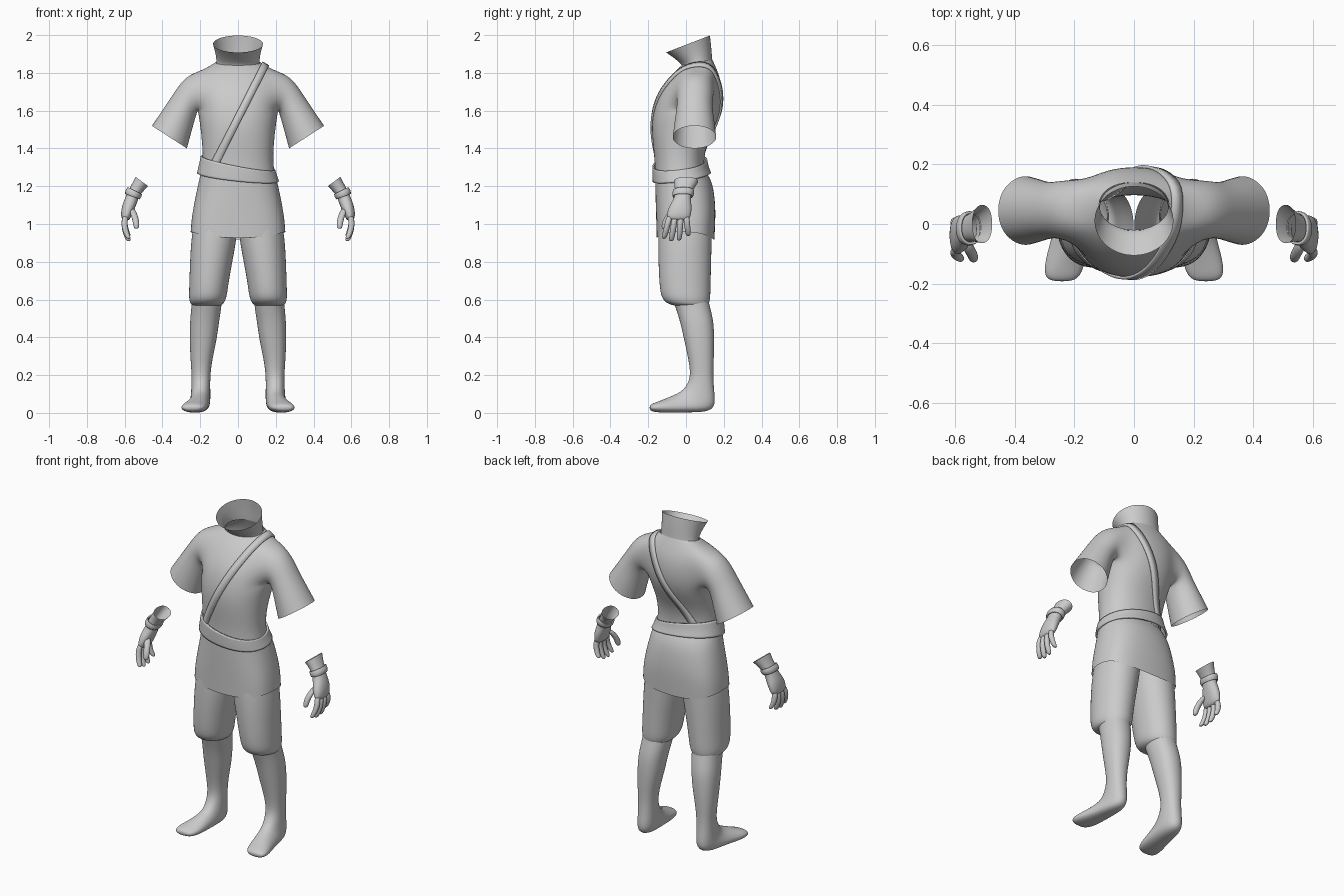
import bpy, bmesh, math
from mathutils import Vector as V
from mathutils.bvhtree import BVHTree

if "Cube" in bpy.data.objects:
    bpy.data.objects.remove(bpy.data.objects["Cube"])

K = 1.02  # offsets the slight shrink of subdivision


def point(a, b, h, t, e=1.0):
    """Point at angle t on a (super)ellipse: a-b is one diameter, h the other half axis."""
    a, b, h = V(a), V(b), V(h)
    c, s = math.cos(t), math.sin(t)
    c = math.copysign(abs(c) ** e, c)
    s = math.copysign(abs(s) ** e, s)
    return (a + b) / 2 + (h * c + (b - a) / 2 * s) * K


def ring(a, b, h, n=16, e=0.9):
    return [point(a, b, h, 2 * math.pi * i / n, e) for i in range(n)]


def body_ring(xc, hw, yf, zf, yb, zb, n=16, e=0.9):
    """Ring through a front point and a back point, hw wide to each side."""
    return ring((xc, yf, zf), (xc, yb, zb), (hw, 0, 0), n, e)


def loft(bm, rings, cap_start=False, cap_end=False, skip=lambda r, i: False):
    rows = [[bm.verts.new(p) for p in r] for r in rings]
    n = len(rows[0])
    for r in range(len(rows) - 1):
        for i in range(n):
            if not skip(r, i):
                j = (i + 1) % n
                bm.faces.new((rows[r][i], rows[r][j], rows[r + 1][j], rows[r + 1][i]))
    if cap_start:
        bm.faces.new(rows[0])
    if cap_end:
        bm.faces.new(rows[-1])
    return rows


def finish(name, bm, sub=2, mirror=False, thick=0):
    bmesh.ops.recalc_face_normals(bm, faces=bm.faces)
    me = bpy.data.meshes.new(name)
    bm.to_mesh(me)
    bm.free()
    me.polygons.foreach_set("use_smooth", [True] * len(me.polygons))
    ob = bpy.data.objects.new(name, me)
    bpy.context.collection.objects.link(ob)
    if mirror:
        ob.modifiers.new("mirror", "MIRROR").use_mirror_merge = False
    if sub:
        m = ob.modifiers.new("smooth", "SUBSURF")
        m.levels = m.render_levels = sub
    if thick:
        m = ob.modifiers.new("thickness", "SOLIDIFY")
        m.thickness, m.offset = thick, 0
    return ob


# Shirt: torso rings with a hole at each shoulder, from which a sleeve grows
torso = [
    (0, .198, -.165, 1.24, .105, 1.24), (0, .185, -.165, 1.33, .092, 1.33),
    (0, .190, -.176, 1.43, .110, 1.43), (0, .200, -.182, 1.52, .155, 1.52),
    (0, .212, -.172, 1.60, .185, 1.60), (0, .215, -.150, 1.68, .193, 1.68),
    (0, .215, -.105, 1.755, .186, 1.755), (0, .190, -.058, 1.81, .165, 1.815),
    (0, .118, -.022, 1.84, .140, 1.87)]
HOLE = (14, 15, 0, 1, 6, 7, 8, 9)
bm = bmesh.new()
rows = loft(bm, [body_ring(*t) for t in torso],
            skip=lambda r, i: r in (4, 5, 6) and i in HOLE)
border = ([(4, i) for i in range(-2, 3)] + [(5, 2), (6, 2)] +
          [(7, i) for i in range(2, -3, -1)] + [(6, -2), (5, -2)])
angles = [-135, -112.5, -90, -67.5, -45, -15, 15, 45, 67.5, 90, 112.5, 135, 165, 195]
# each sleeve ring: inner x, z, outer x, z, centre y, half depth
sleeve = [(.214, 1.60, .278, 1.785, .05, .098), (.228, 1.555, .342, 1.69, .045, .095),
          (.25, 1.475, .402, 1.60, .045, .108), (.27, 1.40, .456, 1.52, .045, .118)]
for side in (1, -1):
    prev = [rows[r][i % 16 if side > 0 else (8 - i) % 16] for r, i in border]
    for xi, zi, xo, zo, yc, yh in sleeve:
        pts = [point((xi, yc, zi), (xo, yc, zo), (0, yh, 0), math.radians(t)) for t in angles]
        cur = [bm.verts.new((p.x * side, p.y, p.z)) for p in pts]
        for k in range(14):
            j = (k + 1) % 14
            bm.faces.new((prev[k], prev[j], cur[j], cur[k]))
        prev = cur
bmesh.ops.delete(bm, geom=[v for v in bm.verts if not v.link_faces], context="VERTS")
shirt = finish("shirt", bm)

# Flared open collar
bm = bmesh.new()
loft(bm, [body_ring(0, *r, n=16, e=1) for r in (
    (.116, -.020, 1.832, .140, 1.865), (.114, -.026, 1.848, .138, 1.885),
    (.120, -.062, 1.878, .134, 1.94), (.133, -.106, 1.908, .127, 1.998))])
finish("collar", bm)

# Diagonal strap laid on the shirt by casting rays in a slanted plane
bpy.context.view_layer.update()
tree = BVHTree.FromObject(shirt, bpy.context.evaluated_depsgraph_get())
down = V((-.28, 0, -.55)).normalized()
across = V((down.z, 0, -down.x))
bm = bmesh.new()
last = None
for k in range(1, 72):
    t = 2 * math.pi * k / 72
    d = down * math.cos(t) + V((0, 1, 0)) * math.sin(t)
    pair = []
    for w in (-.02, .02):
        hit = tree.ray_cast(V((.01, .02, 1.58)) + across * w, d)[0]
        if hit:
            pair.append(bm.verts.new(hit + d * .004))
    if len(pair) == 2:
        if last:
            bm.faces.new((last[0], last[1], pair[1], pair[0]))
        last = pair
    else:
        last = None
bmesh.ops.delete(bm, geom=[v for v in bm.verts if not v.link_faces], context="VERTS")
finish("strap", bm, sub=0, thick=.012)

# Tilted belt
bm = bmesh.new()
loft(bm, [ring((0, -.174, 1.305), (0, .108, 1.34), (.193, 0, -.037)),
          ring((0, -.174, 1.265), (0, .114, 1.305), (.202, 0, -.029)),
          ring((0, -.172, 1.225), (0, .128, 1.27), (.213, 0, -.022))])
finish("belt", bm, thick=.01)

# Tunic skirt, hem dipping at front and back
bm = bmesh.new()
skirt = [body_ring(0, *r) for r in (
    (.195, -.163, 1.28, .105, 1.28, 16, .9), (.210, -.163, 1.21, .142, 1.22, 16, .85),
    (.234, -.160, 1.10, .156, 1.10, 16, .78), (.246, -.157, 1.02, .155, 1.02, 16, .72),
    (.250, -.155, .945, .150, .935, 16, .7))]
for i, p in enumerate(skirt[-1]):
    p.z += .02 * math.cos(4 * math.pi * i / 16)
loft(bm, skirt)
finish("skirt", bm)

# Knee-length trousers gathered below the knee
bm = bmesh.new()
loft(bm, [body_ring(*r, e=.95) for r in (
    (.118, .117, -.143, 1.0, .138, 1.0), (.130, .120, -.148, .90, .136, .90),
    (.148, .108, -.145, .75, .132, .75), (.157, .102, -.138, .65, .130, .65),
    (.161, .099, -.127, .605, .128, .605), (.164, .088, -.100, .578, .122, .578),
    (.166, .076, -.060, .568, .115, .572))])
finish("trousers", bm, mirror=True)

# Lower legs running into soft shoes
bm = bmesh.new()
loft(bm, [body_ring(*r) for r in (
    (.165, .080, -.070, .60, .118, .60), (.168, .079, -.052, .55, .130, .55),
    (.178, .077, -.030, .48, .147, .48), (.185, .071, -.008, .38, .150, .38),
    (.194, .057, .014, .28, .147, .28), (.196, .049, .025, .20, .143, .20),
    (.197, .050, .008, .15, .149, .115), (.198, .052, -.022, .115, .157, .04),
    (.203, .055, -.055, .098, .122, .004), (.215, .060, -.100, .079, .0, .003),
    (.230, .068, -.142, .062, -.10, .0), (.240, .062, -.178, .050, -.168, .004),
    (.242, .036, -.194, .036, -.192, .014))], cap_end=True)
finish("lower_legs", bm, mirror=True)

# Gloves: open flared cuff, wrist and palm (inner x, z, outer x, z, centre y, half depth)
bm = bmesh.new()
palm = [(.475, 1.20, .543, 1.25, .0, .066), (.502, 1.172, .562, 1.212, -.008, .052),
        (.522, 1.148, .582, 1.178, -.014, .045), (.531, 1.12, .597, 1.142, -.02, .045),
        (.545, 1.085, .614, 1.10, -.03, .062), (.562, 1.045, .622, 1.05, -.038, .066),
        (.578, 1.015, .614, 1.018, -.042, .058)]
loft(bm, [ring((xi, y, zi), (xo, y, zo), (0, h, 0), 12)
          for xi, zi, xo, zo, y, h in palm], cap_end=True)
finish("gloves", bm, mirror=True)

# Raised band around each wrist
bm = bmesh.new()
loft(bm, [ring((.512, -.013, 1.158), (.581, -.013, 1.193), (0, .053, 0), 12),
          ring((.514, -.015, 1.144), (.594, -.015, 1.178), (0, .056, 0), 12),
          ring((.524, -.017, 1.133), (.594, -.017, 1.160), (0, .050, 0), 12)])
finish("wrist_bands", bm, mirror=True, thick=.008)


def digit(bm, path, radius):
    """Tapered tube with a rounded tip."""
    pts = [V(p) for p in path]
    tip = pts[-1] + (pts[-1] - pts[-2]).normalized() * radius * .6
    rings = []
    for p, k in zip(pts + [tip], (1, 1.05, 1, .9, .5)):
        ax = V((radius * k, 0, 0))
        rings.append(ring(p - ax, p + ax, (0, radius * k, 0), 8, 1))
    loft(bm, rings, cap_start=True, cap_end=True)


# Fingers and thumb
bm = bmesh.new()
for y0, y1, tip in ((-.084, -.115, .93), (-.056, -.077, .918),
                    (-.027, -.036, .922), (.0, .012, .945)):
    s = tip - .918
    digit(bm, [(.594, y0, 1.05), (.603, y0 * .6 + y1 * .4, 1.0 + s * .4),
               (.596, y0 * .3 + y1 * .7, .955 + s * .7), (.582, y1, tip)], .0165)
digit(bm, [(.565, -.06, 1.085), (.55, -.088, 1.05), (.54, -.108, 1.015), (.538, -.115, .985)], .0185)
finish("fingers", bm, mirror=True)
